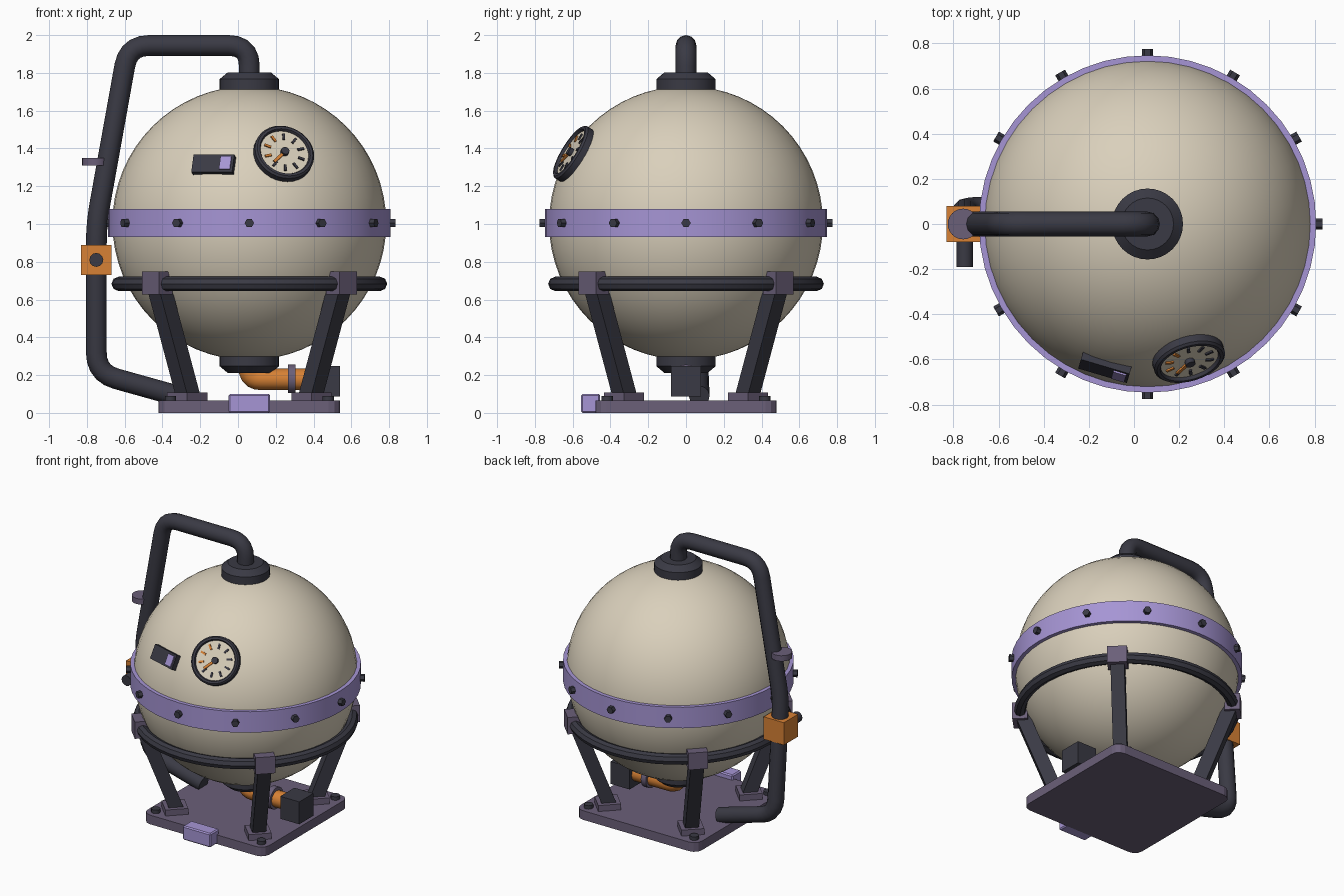
import bpy, bmesh
from math import pi, sin, cos, radians
from mathutils import Vector, Matrix

if "Cube" in bpy.data.objects:
    bpy.data.objects.remove(bpy.data.objects["Cube"])


def material(name, r, g, b):
    m = bpy.data.materials.new(name)
    m.use_nodes = True
    m.diffuse_color = (r, g, b, 1)
    m.node_tree.nodes["Principled BSDF"].inputs["Base Color"].default_value = (r, g, b, 1)
    return m


CREAM = material("cream", .70, .63, .50)
DARK = material("charcoal", .042, .042, .058)
LAVENDER = material("lavender", .38, .30, .66)
MAUVE = material("grey mauve", .145, .115, .19)
ORANGE = material("orange", .68, .22, .035)

CX = .06                          # tank axis
CENTRE = Vector((CX, 0, 1.005))
R = .725


def finish(ob, mat, smooth=True):
    ob.data.materials.clear()
    ob.data.materials.append(mat)
    if smooth:
        bpy.ops.object.select_all(action='DESELECT')
        ob.select_set(True)
        bpy.context.view_layer.objects.active = ob
        bpy.ops.object.shade_smooth_by_angle(angle=radians(35))
    return ob


def from_bmesh(name, bm, mat, matrix=Matrix(), smooth=True):
    bmesh.ops.recalc_face_normals(bm, faces=bm.faces)
    me = bpy.data.meshes.new(name)
    bm.to_mesh(me)
    bm.free()
    ob = bpy.data.objects.new(name, me)
    bpy.context.collection.objects.link(ob)
    ob.matrix_world = matrix
    return finish(ob, mat, smooth)


def frame(origin, z_axis, up=Vector((0, 0, 1))):
    """Local z along z_axis, local x horizontal, local y towards up."""
    z = Vector(z_axis).normalized()
    x = up.cross(z).normalized()
    y = z.cross(x)
    return Matrix.Translation(origin) @ Matrix((x, y, z)).transposed().to_4x4()


def box(name, size, mat, matrix, bevel=0):
    bm = bmesh.new()
    bmesh.ops.create_cube(bm, size=1)
    bmesh.ops.scale(bm, vec=size, verts=bm.verts)
    if bevel:
        bmesh.ops.bevel(bm, geom=bm.edges[:], offset=bevel, segments=1, affect='EDGES')
    return from_bmesh(name, bm, mat, matrix, False)


def lathe(name, profile, mat, matrix, sides=32, closed=False):
    """Spin (radius, height) points around local z."""
    bm = bmesh.new()
    pts = [bm.verts.new((r, 0, z)) for r, z in profile]
    pairs = list(zip(pts, pts[1:])) + ([(pts[-1], pts[0])] if closed else [])
    edges = [bm.edges.new(p) for p in pairs]
    bmesh.ops.spin(bm, geom=pts + edges, axis=(0, 0, 1), cent=(0, 0, 0),
                   angle=2 * pi, steps=sides)
    bmesh.ops.remove_doubles(bm, verts=bm.verts, dist=1e-4)
    return from_bmesh(name, bm, mat, matrix)


def disc(name, r, h, mat, matrix, sides=24):
    return lathe(name, [(0, 0), (r, 0), (r, h), (0, h)], mat, matrix, sides)


def pipe(name, corners, radius, bend, mat):
    """Round tube along a path whose corners are filleted."""
    c = [Vector(p) for p in corners]
    path = [c[0]]
    for a, b, d in zip(c, c[1:], c[2:]):
        p, q = b + (a - b).normalized() * bend, b + (d - b).normalized() * bend
        for i in range(6):
            t = i / 5
            path.append(p * (1 - t) ** 2 + b * 2 * t * (1 - t) + q * t * t)
    path.append(c[-1])
    cu = bpy.data.curves.new(name, 'CURVE')
    cu.dimensions = '3D'
    cu.bevel_depth = radius
    cu.bevel_resolution = 4
    cu.use_fill_caps = True
    sp = cu.splines.new('POLY')
    sp.points.add(len(path) - 1)
    for pt, v in zip(sp.points, path):
        pt.co = (*v, 1)
    ob = bpy.data.objects.new(name, cu)
    bpy.context.collection.objects.link(ob)
    bpy.ops.object.select_all(action='DESELECT')
    ob.select_set(True)
    bpy.context.view_layer.objects.active = ob
    bpy.ops.object.convert(target='MESH')
    return finish(bpy.context.object, mat)


def at(x, y, z):
    return Matrix.Translation((x, y, z))


# Tank and its girdle
bm = bmesh.new()
bmesh.ops.create_uvsphere(bm, u_segments=48, v_segments=32, radius=R)
from_bmesh("tank", bm, CREAM, Matrix.Translation(CENTRE))
lathe("girdle_band", [(.70, -.075), (.747, -.075), (.747, .075), (.70, .075)],
      LAVENDER, Matrix.Translation(CENTRE), 48, True)
for i in range(12):
    d = Vector((cos(i * pi / 6), sin(i * pi / 6), 0))
    disc("band_bolt", .025, .04, DARK, frame(CENTRE + d * .735, d), 6)

# Top and bottom caps
cap = [(0, -.04), (.157, -.04), (.157, .045), (.115, .08), (0, .08)]
lathe("top_cap", cap, DARK, at(CX, 0, 1.722))
lathe("bottom_cap", [(r, -z) for r, z in cap], DARK, at(CX, 0, .292))

# Cradle ring
lathe("cradle_ring", [(.692 + .038 * cos(i * pi / 4), .038 * sin(i * pi / 4)) for i in range(8)],
      DARK, at(CX, 0, .683), 48, True)

# Base plate with rounded corners
bm = bmesh.new()
bmesh.ops.create_cube(bm, size=1)
bmesh.ops.scale(bm, vec=(.96, .96, .065), verts=bm.verts)
uprights = [e for e in bm.edges if abs(e.verts[0].co.z - e.verts[1].co.z) > .01]
bmesh.ops.bevel(bm, geom=uprights, offset=.06, segments=3, profile=.5, affect='EDGES')
from_bmesh("base_plate", bm, MAUVE, at(CX, 0, .0325), False)
box("front_pedal", (.22, .10, .10), LAVENDER, at(CX, -.505, .05), .008)

# Four legs with feet, clamps and base bolts
for i in range(4):
    a = pi / 4 + i * pi / 2
    d = Vector((cos(a), sin(a), 0))
    turn = Matrix.Rotation(a, 4, 'Z')
    axis = Vector((CX, 0, 0))
    foot, top = axis + d * .455 + Vector((0, 0, .08)), axis + d * .685 + Vector((0, 0, .69))
    box("leg", (.09, .09, (top - foot).length), DARK,
        frame((foot + top) / 2, top - foot, Vector((-d.y, d.x, 0))))
    box("foot", (.15, .15, .045), MAUVE, Matrix.Translation(axis + d * .465) @ at(0, 0, .085) @ turn)
    box("clamp", (.10, .13, .12), MAUVE, Matrix.Translation(axis + d * .69) @ at(0, 0, .688) @ turn)
    disc("base_bolt", .03, .025, DARK, Matrix.Translation(axis + d * .59) @ at(0, 0, .065), 12)

# Overflow pipe with valve
pipe("riser_pipe", [(CX, 0, 1.75), (CX, 0, 1.945), (-.58, 0, 1.945), (-.75, 0, 1.0),
                    (-.75, .065, .21), (-.32, .07, .09)], .055, .11, DARK)
disc("pipe_collar", .068, .04, MAUVE, at(-.757, 0, 1.31))
box("valve_body", (.16, .16, .16), ORANGE, at(-.75, 0, .81))
disc("valve_stem", .037, .13, DARK, frame((-.75, -.06, .81), (0, -1, 0)), 12)

# Drain
pipe("drain_pipe", [(CX, 0, .26), (CX, 0, .178), (.42, 0, .178)], .057, .06, ORANGE)
disc("drain_flange", .076, .04, MAUVE, frame((.265, 0, .18), (1, 0, 0)))
box("drain_motor", (.15, .16, .16), DARK, at(.465, 0, .167))


def on_tank(dx, dz):
    n = Vector((dx, -(R * R - dx * dx - dz * dz) ** .5, dz))
    return frame(CENTRE + n, n)


# Pressure gauge
g = on_tank(.183, .368)
disc("gauge_face", .14, .04, CREAM, g @ at(0, 0, -.03), 32)
lathe("gauge_rim", [(.132, -.03), (.162, -.03), (.162, .015), (.152, .025), (.138, .025), (.132, .015)],
      DARK, g, 32, True)
for i in range(10):
    deg = 120 + 36 * i
    spoke = g @ Matrix.Rotation(radians(deg), 4, 'Z')
    box("gauge_tick", (.036, .013, .009), ORANGE if i < 3 else DARK, spoke @ at(.095, 0, .013))
needle = g @ Matrix.Rotation(radians(222), 4, 'Z')
box("gauge_needle", (.10, .016, .009), ORANGE, needle @ at(.04, 0, .018))
disc("gauge_hub", .022, .022, DARK, g @ at(0, 0, .01), 12)

# Switch panel
s = on_tank(-.187, .306)
box("switch_panel", (.225, .10, .05), DARK, s)
box("switch_button", (.06, .075, .03), LAVENDER, s @ at(.07, 0, .018))
